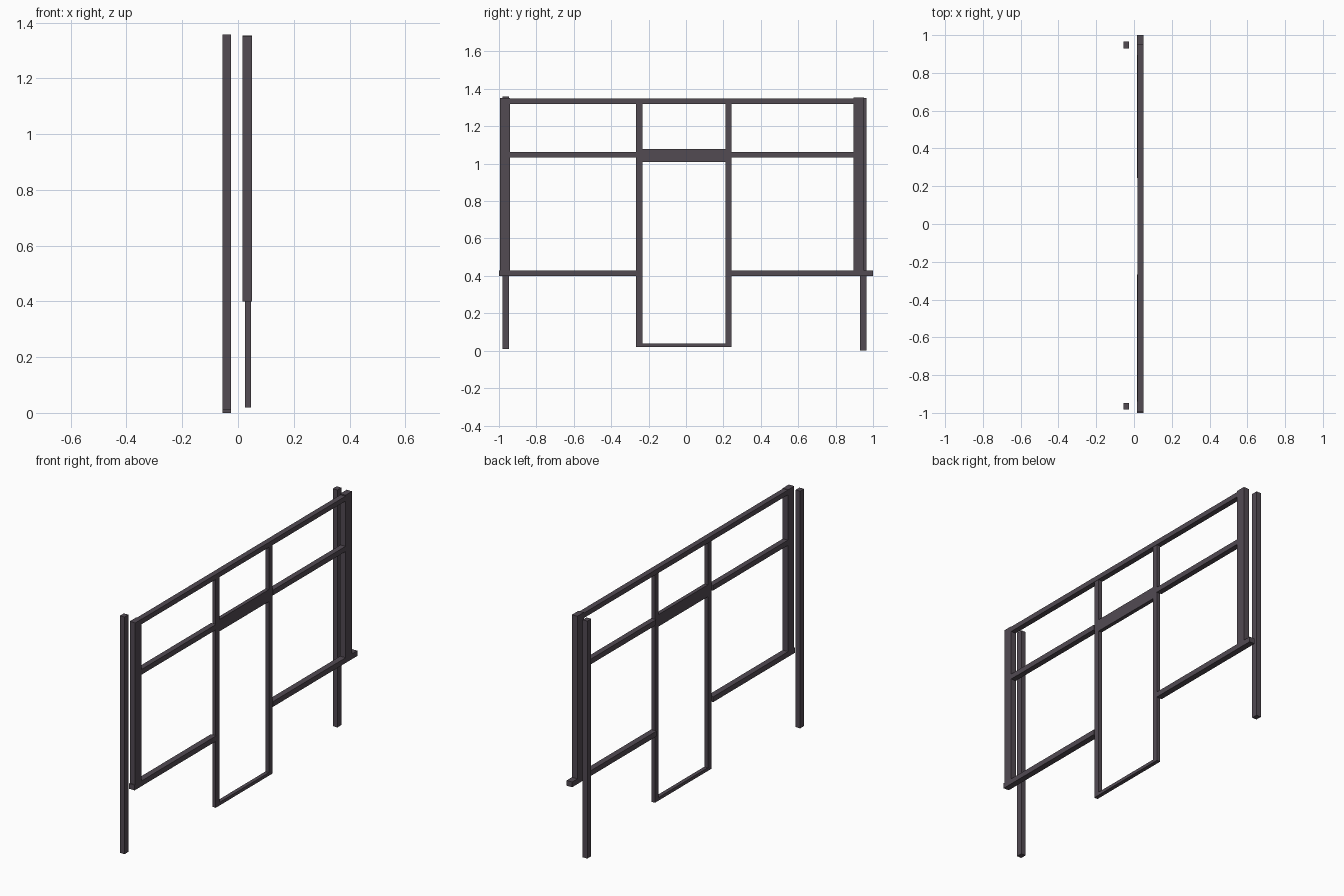
import bpy

if "Cube" in bpy.data.objects:
    bpy.data.objects.remove(bpy.data.objects["Cube"])

mat = bpy.data.materials.new("dark plum grey")
mat.diffuse_color = (0.085, 0.069, 0.086, 1)
mat.use_nodes = True
mat.node_tree.nodes["Principled BSDF"].inputs["Base Color"].default_value = mat.diffuse_color


def beam(name, x, y, z):
    """Square-edged beam spanning the given (min, max) ranges."""
    spans = (x, y, z)
    bpy.ops.mesh.primitive_cube_add(size=1, location=[(a + b) / 2 for a, b in spans])
    ob = bpy.context.object
    ob.name = name
    ob.scale = [b - a for a, b in spans]
    bpy.ops.object.transform_apply(location=False, rotation=False, scale=True)
    ob.data.materials.append(mat)
    return ob


FRAME = (0.016, 0.05)    # depth of the main frame
RAIL = (0.018, 0.049)    # depth of the horizontal rails
DOOR = (0.025, 0.047)    # depth of the door frame

# Free-standing posts behind the frame
beam("back_post_left", (-0.055, -0.026), (-0.982, -0.947), (0.01, 1.358))
beam("back_post_right", (-0.055, -0.026), (0.93, 0.965), (0.0, 1.35))

# Outer uprights
beam("upright_left", FRAME, (-0.995, -0.94), (0.43, 1.35))
beam("upright_right", FRAME, (0.895, 0.953), (0.43, 1.354))

# Top rail between the uprights
beam("top_rail", RAIL, (-0.94, 0.895), (1.32, 1.348))

# Middle and bottom rails on both sides of the door
for side, mid, low in (("left", (-0.94, -0.267), (-1.0, -0.267)),
                       ("right", (0.243, 0.895), (0.243, 1.0))):
    beam("middle_rail_" + side, RAIL, mid, (1.033, 1.063))
    beam("bottom_rail_" + side, FRAME, low, (0.40, 0.43))

# Door frame: jambs, header and sill
beam("door_jamb_left", DOOR, (-0.267, -0.232), (0.02, 1.32))
beam("door_jamb_right", DOOR, (0.21, 0.243), (0.02, 1.32))
beam("door_header", DOOR, (-0.232, 0.21), (1.01, 1.078))
beam("door_sill", DOOR, (-0.232, 0.21), (0.02, 0.038))
